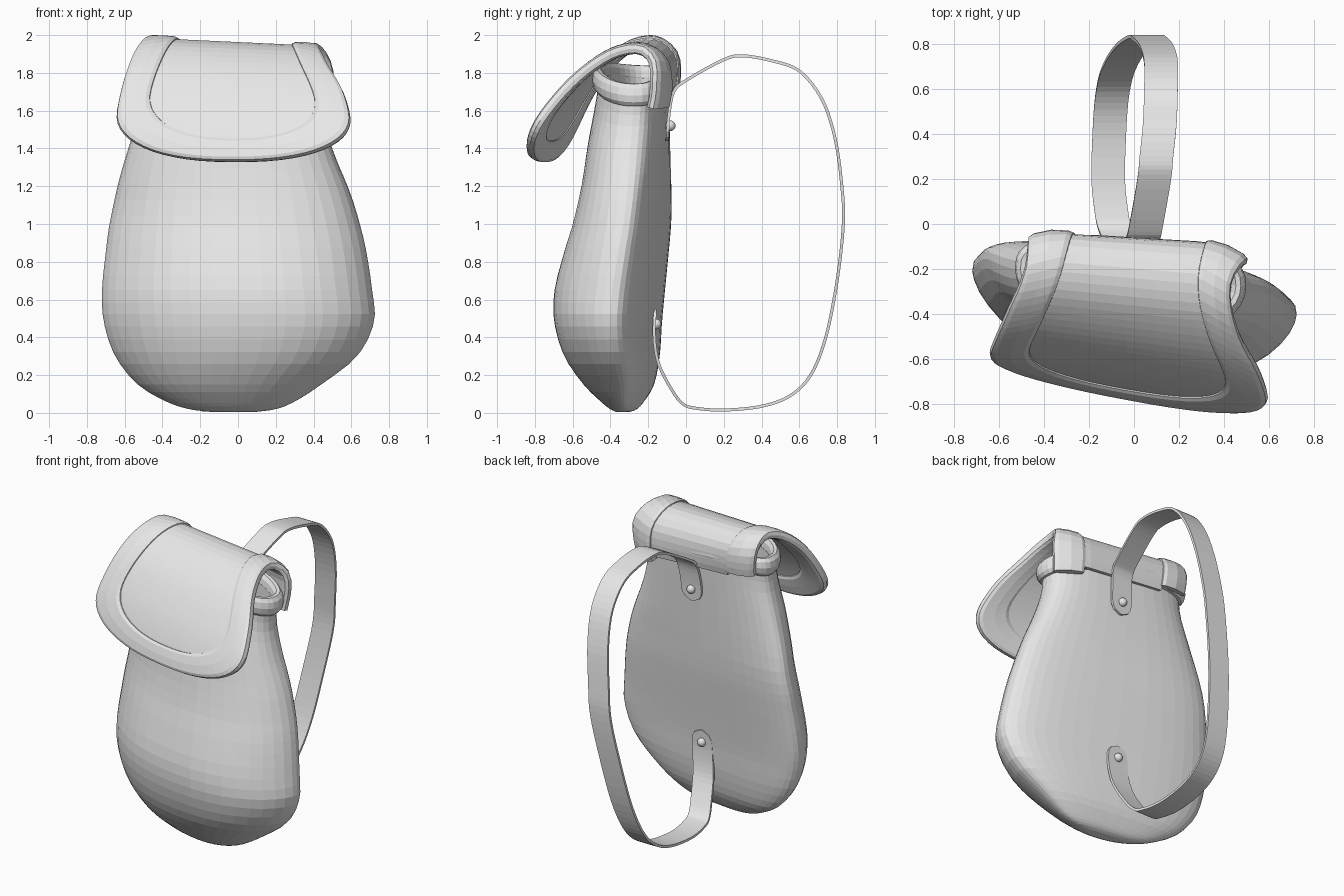
import bpy, bmesh, math
from mathutils import Vector

cube = bpy.data.objects.get("Cube")
if cube:
    bpy.data.objects.remove(cube)

grey = bpy.data.materials.new("plain_grey")
grey.use_nodes = True
COLOUR = (0.8, 0.8, 0.8, 1)
grey.diffuse_color = COLOUR
grey.node_tree.nodes["Principled BSDF"].inputs["Base Color"].default_value = COLOUR


def path_at(pts, t):
    """Catmull-Rom sample of a list of tuples, t in 0..1."""
    f = min(max(t, 0), 1) * (len(pts) - 1)
    i = min(int(f), len(pts) - 2)
    f -= i
    p = [pts[min(max(i + k, 0), len(pts) - 1)] for k in (-1, 0, 1, 2)]
    return [0.5 * (2 * b + (c - a) * f + (2 * a - 5 * b + 4 * c - d) * f ** 2
                   + (3 * b - a - 3 * c + d) * f ** 3) for a, b, c, d in zip(*p)]


def smooth_path(pts, n):
    return [path_at(pts, i / n) for i in range(n + 1)]


def loft(name, rows, ring=False, loop=False, caps=False, thick=0):
    """Skin rows of points; ring closes each row, loop joins last row to first."""
    bm = bmesh.new()
    vs = [[bm.verts.new(p) for p in r] for r in rows]
    m = len(rows[0])
    for i in range(len(vs) if loop else len(vs) - 1):
        a, b = vs[i], vs[(i + 1) % len(vs)]
        for j in range(m if ring else m - 1):
            k = (j + 1) % m
            bm.faces.new((a[j], a[k], b[k], b[j]))
    if caps:
        bm.faces.new(vs[0])
        bm.faces.new(vs[-1])
    bmesh.ops.remove_doubles(bm, verts=bm.verts, dist=0.0005)
    bmesh.ops.recalc_face_normals(bm, faces=bm.faces)
    me = bpy.data.meshes.new(name)
    bm.to_mesh(me)
    bm.free()
    ob = bpy.data.objects.new(name, me)
    bpy.context.collection.objects.link(ob)
    me.materials.append(grey)
    if thick:
        mod = ob.modifiers.new("Thickness", "SOLIDIFY")
        mod.thickness, mod.offset = thick, 0
    return ob


def spow(v, p):
    return math.copysign(abs(v) ** p, v)


# Bag body: height, right edge, left edge, front, back of each cross-section
SECTIONS = [
    (0.005, -.14, .09, -.37, -.31), (0.02, -.26, .2, -.4, -.28),
    (0.06, -.38, .3, -.45, -.25), (0.15, -.53, .44, -.54, -.205),
    (0.3, -.65, .63, -.635, -.18), (0.48, -.71, .72, -.685, -.17),
    (0.65, -.72, .71, -.685, -.155), (0.85, -.70, .68, -.635, -.135),
    (1.0, -.68, .645, -.59, -.122), (1.2, -.635, .585, -.545, -.113),
    (1.4, -.57, .51, -.515, -.107), (1.58, -.51, .46, -.48, -.102),
    (1.725, -.49, .46, -.455, -.1)]


def section(z, xl, xr, yf, yb, grow=0, n=40):
    """D-shaped ring: deep front, shallow back; tilted and dipped near the mouth."""
    neck = min(max((z - 1.1) / 0.5, 0), 1)
    ym = yb + (0.27 + 0.12 * neck) * (yf - yb)
    front = 1.25 - 0.3 * min(max((z - 0.7) / 0.7, 0), 1)
    out = []
    for i in range(n):
        c, s = math.cos(2 * math.pi * i / n), math.sin(2 * math.pi * i / n)
        p, depth = (0.72, yb - ym) if s > 0 else (front, ym - yf)
        x = (xl + xr) / 2 + ((xr - xl) / 2 + grow) * spow(c, 0.9 if s < 0 else p)
        y = ym + (depth + grow) * spow(s, p)
        out.append((x, y - 0.13 * x * (1 - 0.4 * neck), z + neck * (0.05 * s * s - 0.1 * x)))
    return out


outer = [section(*s) for s in smooth_path(SECTIONS, 32)]
top = SECTIONS[-1]
inner = [section(top[0] - d, *top[1:], grow=-0.03) for d in (0, 0.2, 0.5)]
loft("bag_body", outer + inner, ring=True, caps=True)

# Rolled rim round the mouth
rim = []
for k in range(10):
    a = 2 * math.pi * k / 10
    rim.append(section(1.73 + 0.062 * math.sin(a), *top[1:], grow=0.005 + 0.035 * math.cos(a)))
loft("mouth_rim", rim, ring=True, loop=True)

# Flap: a bent sheet, described by its profile (y, z) from back to front
PROFILE = smooth_path([(-.1, 1.63), (-.075, 1.75), (-.09, 1.87), (-.17, 1.94),
                       (-.27, 1.945), (-.38, 1.9), (-.51, 1.79), (-.63, 1.63),
                       (-.71, 1.48), (-.765, 1.327)], 60)
RUN = [0]
for p, q in zip(PROFILE, PROFILE[1:]):
    RUN.append(RUN[-1] + math.dist(p, q))
LENGTH = RUN[-1]


def bend(a, s):
    """Sheet coordinates (across, along) to a point; back corners curl round the bag."""
    i = next((k for k in range(1, len(RUN)) if RUN[k] >= s), len(RUN) - 1)
    f = (s - RUN[i - 1]) / (RUN[i] - RUN[i - 1])
    y, z = [u + (v - u) * f for u, v in zip(PROFILE[i - 1], PROFILE[i])]
    t = s / LENGTH
    curl = 2 * max(abs(a) - 0.3, 0) ** 2 * max(1 - t / 0.35, 0) ** 0.7
    return Vector((a - 0.02, y - (0.04 + 0.15 * t) * a - curl, z - 0.07 * (1 - t) * a))


def bend_normal(a, s):
    e = 0.02
    du = bend(a + e, s) - bend(a - e, s)
    return (bend(a, s + e) - bend(a, max(s - e, 0))).cross(du).normalized()


def half_outline(widths, start, end):
    """From the back edge along one side, round the corner to the front middle."""
    bow, pts = end - 0.29, []
    for i in range(20):
        s = start + (bow - start) * i / 20
        pts.append((path_at(widths, s / LENGTH)[0], s))
    for i in range(15):
        a = math.pi / 2 * i / 14
        s = bow + (end - bow) * spow(math.sin(a), 0.84)
        pts.append((path_at(widths, s / LENGTH)[0] * abs(math.cos(a)) ** 0.84, s))
    return pts


def outline(sides, starts, end):
    left, right = [half_outline(w, s, end) for w, s in zip(sides, starts)]
    return left + [(-a, s) for a, s in reversed(right[:-1])]


# Half-widths from back to front: the +x side is notched over the top
WIDE = ([(.5,), (.52,), (.45,), (.49,), (.58,), (.625,), (.64,)],
        [(.43,), (.45,), (.47,), (.54,), (.595,), (.63,), (.64,)])
NARROW = ([(.33,), (.33,), (.3,), (.34,), (.41,), (.46,), (.47,)],
          [(.23,), (.25,), (.3,), (.37,), (.43,), (.465,), (.47,)])
STARTS = (0.02, 0.09)
edge = outline(WIDE, STARTS, LENGTH - 0.003)
seam = outline(NARROW, STARTS, LENGTH - 0.13)

# Raised border with a rounded cross-section
rows = []
for (ao, so), (ai, si) in zip(edge, seam):
    row = []
    for k in range(12):
        c, d = math.cos(math.tau * k / 12), math.sin(math.tau * k / 12)
        f = 0.5 + 0.5 * spow(c, 0.5)
        a, s = ao + (ai - ao) * f, so + (si - so) * f
        row.append(bend(a, s) + bend_normal(a, s) * 0.032 * spow(d, 0.6))
    rows.append(row)
loft("flap_border", rows, ring=True, caps=True)

# Inner panel of the flap, spanning between the two halves of the seam
left, right = [half_outline(w, 0.06, LENGTH - 0.12) for w in NARROW]
rows = []
for (a, s), (b, _) in zip(left, right):
    rows.append([bend((a + 0.015) * u / 12 - (b + 0.015) * (1 - u / 12), s) for u in range(13)])
loft("flap_panel", rows, thick=0.03)

# Carrying strap: ribbon along a path with rounded ends
STRAP = [(.02, -.1, 1.44), (.025, -.09, 1.58), (.04, -.065, 1.7), (.055, 0, 1.76),
         (.09, .2, 1.87), (.1, .3, 1.89), (.115, .45, 1.865), (.12, .6, 1.81),
         (.12, .72, 1.66), (.1, .79, 1.45), (.07, .825, 1.2), (.05, .833, 1.0),
         (0, .8, .7), (-.045, .74, .4), (-.08, .66, .2), (-.1, .55, .09),
         (-.11, .4, .035), (-.115, .2, .015), (-.1, .05, .025), (-.085, -.02, .05),
         (-.06, -.08, .13), (-.03, -.145, .26), (-.01, -.168, .4), (-.005, -.163, .55)]
line = [Vector(p) for p in smooth_path(STRAP, 110)]
rows = []
for p in line:
    d = min((p - line[0]).length, (p - line[-1]).length)
    w = 0.075 * math.sqrt(max(1 - max(1 - d / 0.075, 0) ** 2, 0.01))
    rows.append([p - Vector((w, 0, 0)), p + Vector((w, 0, 0))])
loft("strap", rows, thick=0.016)

# Rivets holding the strap ends
for name, spot in (("upper_rivet", (.02, -.083, 1.52)), ("lower_rivet", (-.007, -.158, .47))):
    bpy.ops.mesh.primitive_uv_sphere_add(segments=16, ring_count=10, radius=0.028, location=spot)
    rivet = bpy.context.object
    rivet.name = name
    rivet.data.materials.append(grey)
    bpy.ops.object.shade_smooth_by_angle()
